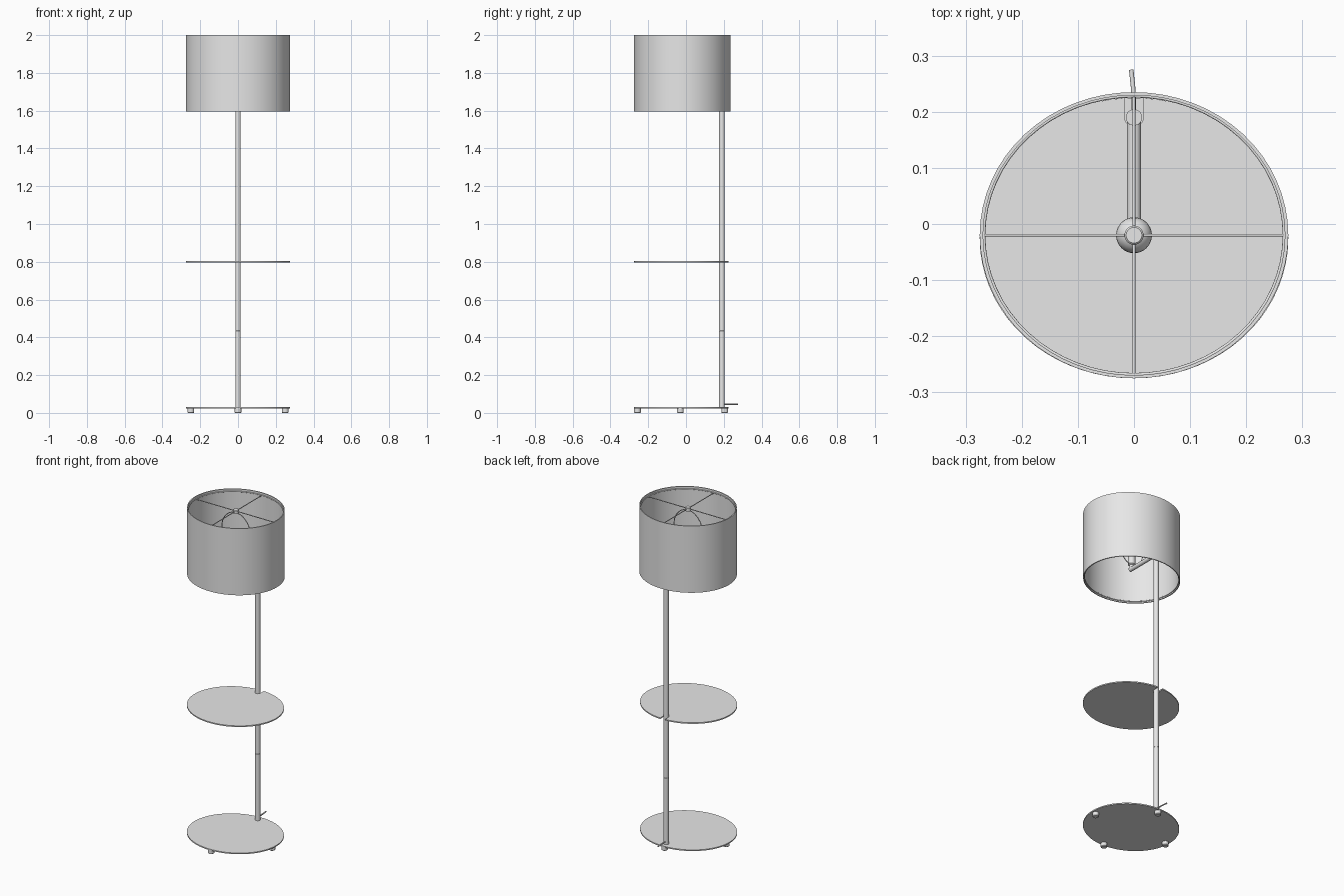
import bpy, bmesh, math

if "Cube" in bpy.data.objects:
    bpy.data.objects.remove(bpy.data.objects["Cube"])

grey = bpy.data.materials.new("light_grey")
grey.diffuse_color = (0.8, 0.8, 0.8, 1)
grey.use_nodes = True
grey.node_tree.nodes["Principled BSDF"].inputs["Base Color"].default_value = grey.diffuse_color
CY = -0.02          # shade axis in y
POLE_Y, POLE_R = 0.19, 0.0145


def finish(ob, angle=35):
    ob.data.materials.clear()
    ob.data.materials.append(grey)
    bpy.ops.object.select_all(action='DESELECT')
    ob.select_set(True)
    bpy.context.view_layer.objects.active = ob
    bpy.ops.object.shade_smooth_by_angle(angle=math.radians(angle))
    return ob


def from_bmesh(name, bm):
    bmesh.ops.recalc_face_normals(bm, faces=bm.faces)
    me = bpy.data.meshes.new(name)
    bm.to_mesh(me)
    bm.free()
    ob = bpy.data.objects.new(name, me)
    bpy.context.collection.objects.link(ob)
    return finish(ob)


def lathe(name, profile, x=0, y=0, n=32, sy=1.0, closed=False):
    """Spin (radius, z) points about a vertical axis; sy squashes in y."""
    bm = bmesh.new()
    rings = []
    for r, z in profile:
        rings.append([bm.verts.new((x + r * math.cos(2 * math.pi * i / n),
                                    y + sy * r * math.sin(2 * math.pi * i / n), z))
                      for i in range(n)])
    pairs = list(zip(rings, rings[1:]))
    if closed:
        pairs.append((rings[-1], rings[0]))
    else:
        bm.faces.new(rings[0])
        bm.faces.new(rings[-1])
    for a, b in pairs:
        for i in range(n):
            j = (i + 1) % n
            bm.faces.new((a[i], a[j], b[j], b[i]))
    return from_bmesh(name, bm)


def tube(name, points, radius, smooth=False, cyclic=False):
    """Round bar or wire along a path."""
    cu = bpy.data.curves.new(name, 'CURVE')
    cu.dimensions = '3D'
    cu.bevel_depth = radius
    cu.bevel_resolution = 4
    cu.use_fill_caps = True
    cu.resolution_u = 8
    if smooth:
        sp = cu.splines.new('BEZIER')
        sp.bezier_points.add(len(points) - 1)
        for bp, p in zip(sp.bezier_points, points):
            bp.co = p
            bp.handle_left_type = bp.handle_right_type = 'AUTO'
    else:
        sp = cu.splines.new('POLY')
        sp.points.add(len(points) - 1)
        for sp_pt, p in zip(sp.points, points):
            sp_pt.co = (*p, 1)
    sp.use_cyclic_u = cyclic
    ob = bpy.data.objects.new(name, cu)
    bpy.context.collection.objects.link(ob)
    bpy.ops.object.select_all(action='DESELECT')
    ob.select_set(True)
    bpy.context.view_layer.objects.active = ob
    bpy.ops.object.convert(target='MESH')
    return finish(bpy.context.view_layer.objects.active)


def plate(name, z0, z1, slot=False, n=72):
    """Oval plate, optionally with a slot at the back that clears the pole."""
    rx, ry, cy, w = 0.275, 0.25, -0.025, 0.0165
    gap = math.asin(w / rx) if slot else 0
    start, sweep = math.pi / 2 + gap, 2 * math.pi - 2 * gap
    count = n + 1 if slot else n
    pts = [(rx * math.cos(start + sweep * i / n), cy + ry * math.sin(start + sweep * i / n))
           for i in range(count)]
    if slot:
        pts += [(w * math.cos(-math.pi * i / 10), POLE_Y + w * math.sin(-math.pi * i / 10))
                for i in range(11)]
    bm = bmesh.new()
    face = bm.faces.new([bm.verts.new((x, y, z0)) for x, y in pts])
    res = bmesh.ops.extrude_face_region(bm, geom=[face])
    for v in res['geom']:
        if isinstance(v, bmesh.types.BMVert):
            v.co.z = z1
    return from_bmesh(name, bm)


# base, shelf and feet
plate("base_plate", 0.024, 0.031)
plate("shelf", 0.796, 0.803, slot=True)
for i, (x, y) in enumerate([(0.25, -0.03), (-0.25, -0.03), (0, -0.257), (0, 0.205)]):
    lathe(f"foot_{i + 1}", [(0.015, 0), (0.018, 0.003), (0.018, 0.025)], x, y, 24)

# pole with a fine joint line
lathe("pole", [(POLE_R, 0.03), (POLE_R, 0.434), (POLE_R - 0.001, 0.435),
               (POLE_R, 0.436), (POLE_R, 1.68)], 0, POLE_Y)

# arm, socket, bulb
tube("arm", [(0, POLE_Y, 1.663), (0, CY - 0.012, 1.663)], 0.0125)
lathe("socket", [(0.012, 1.66), (0.012, 1.685), (0.02, 1.69), (0.02, 1.75)], 0, CY)
lathe("bulb", [(0.014, 1.75), (0.016, 1.765)] +
      [(0.032 * math.cos(math.radians(a)), 1.81 + 0.032 * math.sin(math.radians(a)))
       for a in range(-45, 90, 15)], 0, CY)

# harp wire around the bulb
half = [(0.015, 1.69), (0.05, 1.71), (0.082, 1.78), (0.095, 1.86), (0.07, 1.94)]
tube("harp", [(-x, CY, z) for x, z in half] + [(0, CY, 1.975)] +
     [(x, CY, z) for x, z in reversed(half)], 0.0025, smooth=True)

# shade wall and its wire rings
SY = 0.255 / 0.275
lathe("shade", [(0.275, 1.595), (0.275, 2.0), (0.269, 2.0), (0.269, 1.595)],
      0, CY, 64, SY, closed=True)
for name, z in (("top_ring", 1.985), ("bottom_ring", 1.605)):
    tube(name, [(0.268 * math.cos(2 * math.pi * i / 64),
                 CY + 0.268 * SY * math.sin(2 * math.pi * i / 64), z) for i in range(64)],
         0.003, cyclic=True)

# spider cross wires and hub
tube("spider_side", [(-0.27, CY, 1.985), (0.27, CY, 1.985)], 0.0025)
tube("spider_depth", [(0, CY - 0.25, 1.985), (0, CY + 0.25, 1.985)], 0.0025)
lathe("spider_hub", [(0.017, 1.974), (0.017, 1.992), (0.014, 1.995)], 0, CY)

# power cord stub
tube("power_cord", [(0, POLE_Y, 0.047), (-0.001, 0.235, 0.047), (-0.005, 0.275, 0.047)],
     0.004, smooth=True)
